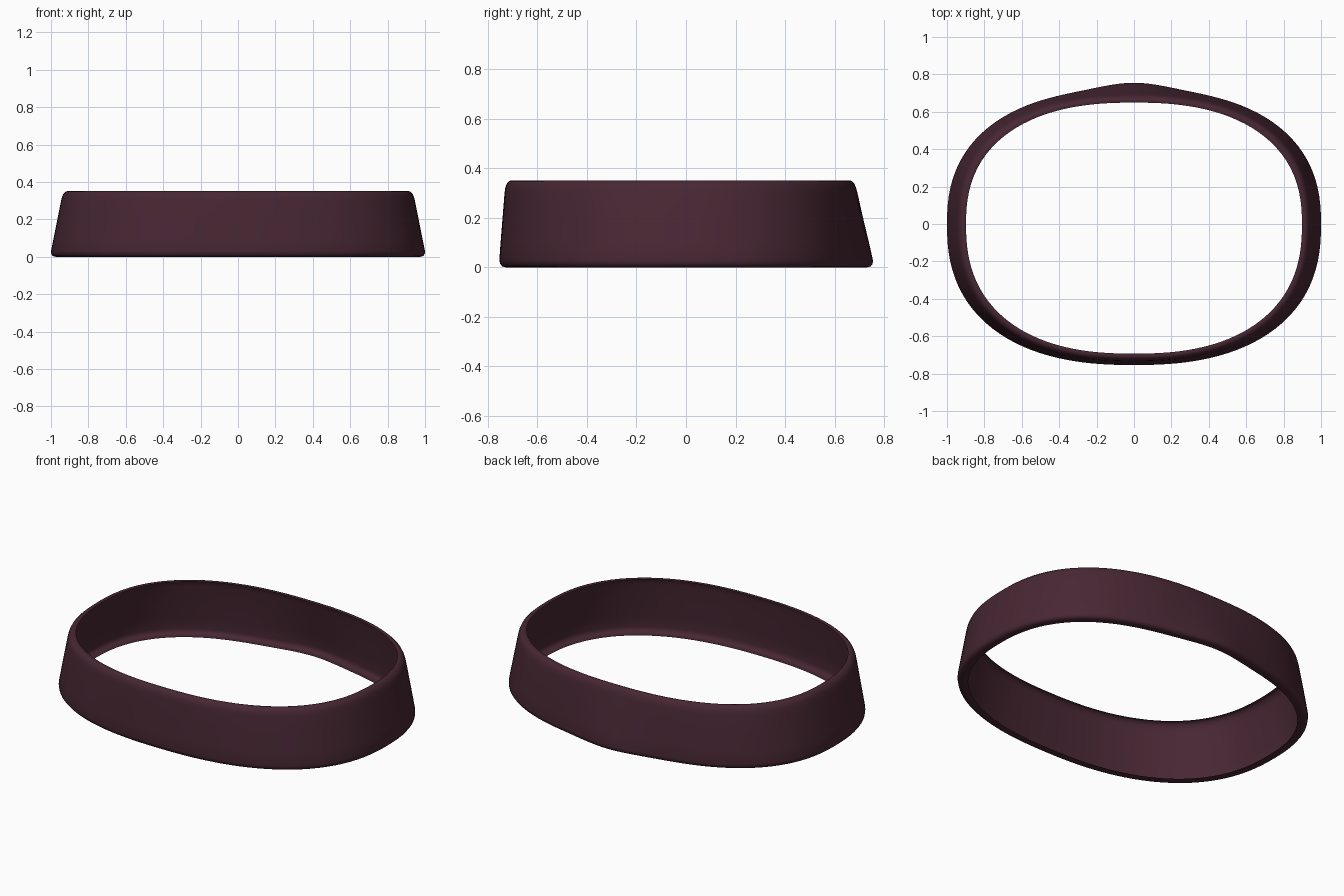
import bpy, bmesh, math

if "Cube" in bpy.data.objects:
    bpy.data.objects.remove(bpy.data.objects["Cube"])

SEGMENTS = 128
POWER = 2.4      # squareness of the rounded oval

# Wall section from the inner lip of the base up to the inner lip of the rim:
# (half width, front depth, back depth, height, strength of the back bulge)
SECTION = [
    (0.945, 0.700, 0.665, 0.004, 1.0),
    (0.975, 0.725, 0.695, 0.000, 1.0),
    (0.990, 0.742, 0.711, 0.004, 1.0),
    (0.998, 0.751, 0.719, 0.015, 1.0),
    (1.000, 0.754, 0.720, 0.030, 1.0),
    (0.986, 0.749, 0.714, 0.100, 0.72),
    (0.966, 0.741, 0.703, 0.200, 0.35),
    (0.946, 0.733, 0.691, 0.300, 0.05),
    (0.940, 0.730, 0.687, 0.322, 0.0),
    (0.933, 0.724, 0.680, 0.338, 0.0),
    (0.921, 0.714, 0.670, 0.349, 0.0),
    (0.910, 0.704, 0.660, 0.352, 0.0),
    (0.898, 0.693, 0.649, 0.349, 0.0),
]


def ring(bm, a, front, back, z, bulge):
    """One rounded oval loop, with a soft bulge in the middle of the back."""
    loop = []
    for i in range(SEGMENTS):
        t = 2 * math.pi * i / SEGMENTS
        c, s = math.cos(t), math.sin(t)
        b = back if s > 0 else front
        r = ((abs(c) / a) ** POWER + (abs(s) / b) ** POWER) ** (-1 / POWER)
        x, y = r * c, r * s
        if s > 0:
            y += 0.035 * bulge * math.exp(-(x / 0.22) ** 2)
        loop.append(bm.verts.new((x, y, z)))
    return loop


# Band: a thin wall with both edges turned inwards
bm = bmesh.new()
loops = [ring(bm, *row) for row in SECTION]
for low, high in zip(loops, loops[1:]):
    for i in range(SEGMENTS):
        j = (i + 1) % SEGMENTS
        bm.faces.new((low[i], low[j], high[j], high[i]))
mesh = bpy.data.meshes.new("band")
bm.to_mesh(mesh)
bm.free()

plum = bpy.data.materials.new("dark_plum")
plum.diffuse_color = (0.063, 0.020, 0.033, 1)
plum.use_nodes = True
plum.node_tree.nodes["Principled BSDF"].inputs["Base Color"].default_value = plum.diffuse_color
mesh.materials.append(plum)

band = bpy.data.objects.new("band", mesh)
bpy.context.collection.objects.link(band)
bpy.context.view_layer.objects.active = band
band.select_set(True)
bpy.ops.object.shade_smooth_by_angle(angle=math.radians(50))
